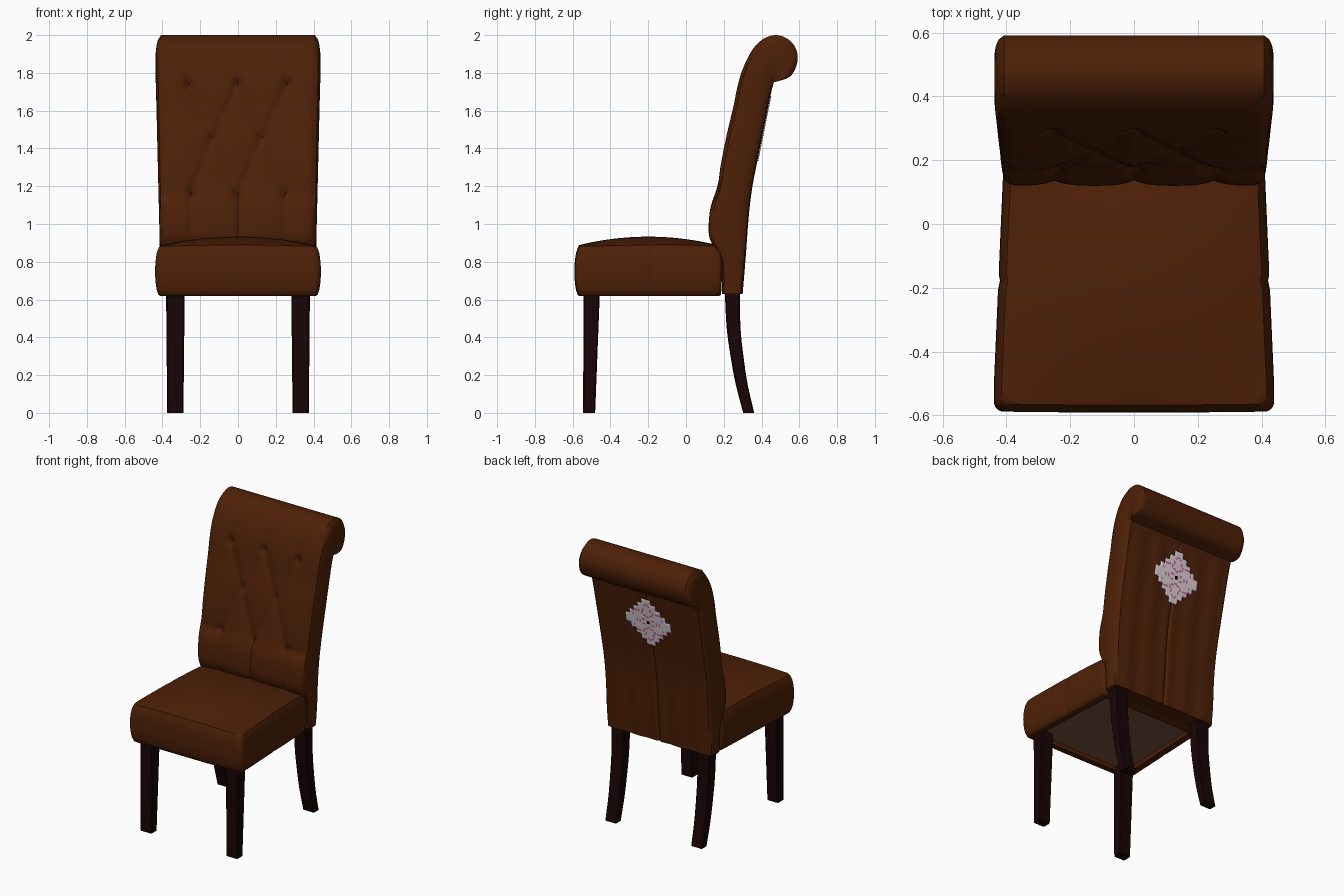
import bpy, bmesh, math
from mathutils import Vector

cube = bpy.data.objects.get("Cube")
if cube:
    bpy.data.objects.remove(cube, do_unlink=True)


def material(name, rgb):
    m = bpy.data.materials.new(name)
    m.use_nodes = True
    m.diffuse_color = (*rgb, 1)
    bsdf = m.node_tree.nodes["Principled BSDF"]
    bsdf.inputs["Base Color"].default_value = (*rgb, 1)
    bsdf.inputs["Roughness"].default_value = 0.7
    return m


leather = material("brown leather", (0.076, 0.0145, 0.0022))
wood = material("dark wood", (0.0095, 0.0014, 0.0018))
lining = material("underside cloth", (0.17, 0.085, 0.05))
pale = material("pale pink", (0.74, 0.64, 0.7))
pink = material("rose pink", (0.55, 0.13, 0.26))


def finish(bm, name, mats, angle=40):
    bmesh.ops.remove_doubles(bm, verts=bm.verts, dist=0.0003)
    bmesh.ops.recalc_face_normals(bm, faces=bm.faces)
    mesh = bpy.data.meshes.new(name)
    bm.to_mesh(mesh)
    bm.free()
    for m in mats:
        mesh.materials.append(m)
    ob = bpy.data.objects.new(name, mesh)
    bpy.context.collection.objects.link(ob)
    bpy.ops.object.select_all(action='DESELECT')
    ob.select_set(True)
    bpy.context.view_layer.objects.active = ob
    bpy.ops.object.shade_smooth_by_angle(angle=math.radians(angle))
    return ob


def loft(bm, rings, cap_end=True):
    """Skin closed rings of points; returns the face strips and the first cap."""
    vs = [[bm.verts.new(p) for p in r] for r in rings]
    n = len(vs[0])
    strips = [[bm.faces.new((a[i], a[(i + 1) % n], b[(i + 1) % n], b[i]))
               for i in range(n)] for a, b in zip(vs, vs[1:])]
    cap = bm.faces.new(vs[0])
    if cap_end:
        bm.faces.new(vs[-1])
    return strips, cap


def smooth_path(pts, steps):
    """Catmull-Rom curve through 2D points."""
    p = [Vector(q) for q in pts]
    p = [2 * p[0] - p[1]] + p + [2 * p[-1] - p[-2]]
    out = []
    for a, b, c, d in zip(p, p[1:], p[2:], p[3:]):
        for k in range(steps):
            t = k / steps
            out.append(0.5 * (2 * b + (c - a) * t + (2 * a - 5 * b + 4 * c - d) * t ** 2
                              + (3 * b - a - 3 * c + d) * t ** 3))
    return out + [p[-2]]


# Backrest: front and rear profiles (y, z), the front one rolling over the top
front = [(.19, .63), (.185, .8), (.145, .88), (.12, .95), (.128, 1.08), (.165, 1.2),
         (.185, 1.32), (.215, 1.47), (.25, 1.62), (.27, 1.72), (.3, 1.82), (.35, 1.92),
         (.41, 1.98), (.48, 2), (.545, 1.975), (.585, 1.92), (.588, 1.85), (.55, 1.78), (.465, 1.75)]
rear = [(.3, .63), (.31, .75), (.318, .85), (.325, .95), (.336, 1.08), (.352, 1.2),
        (.375, 1.32), (.405, 1.47), (.435, 1.62), (.452, 1.7)]
rear += [(.465, 1.75)] * (len(front) - len(rear))
front_path, rear_path = smooth_path(front, 7), smooth_path(rear, 7)

# Tufting: three rows of buttons joined by diagonal and vertical creases
top_row = [(x, 1.74) for x in (-.26, 0, .26)]
mid_row = [(x, 1.46) for x in (-.13, .13)]
low_row = [(x, 1.16) for x in (-.25, 0, .25)]
buttons = top_row + mid_row + low_row
creases = [(a, m) for m in mid_row for a in top_row + low_row if abs(a[0] - m[0]) < .2]
creases += [(b, (b[0], 1.84)) for b in top_row] + [(b, (b[0], .85)) for b in low_row]
creases += [(b, (b[0] * 1.6, b[1])) for b in low_row if b[0]]
creases = [(Vector(a), Vector(b)) for a, b in creases]


def tuft(x, z):
    p = Vector((x, z))
    near = 9
    for a, b in creases:
        t = max(0, min(1, (p - a).dot(b - a) / (b - a).length_squared))
        near = min(near, (p - a - (b - a) * t).length)
    knob = min((p - Vector(b)).length for b in buttons)
    fade = max(.3, min(1, (1.95 - z) / .25))
    return fade * .018 * math.exp(-near / .035) + .02 * math.exp(-(knob / .025) ** 2)


NX, NS = 80, 10
rings = []
for f, r in zip(front_path, rear_path):
    w = .39 + .017 * min(1, (f.y - .63) / 1.2)
    bulge = (.018 + .012 * min(1, (f.y - .63) / 1.2)) * min(1, (f - r).length / .1)
    xs = [-w + 2 * w * i / NX for i in range(NX + 1)]
    ring = []
    for x in xs:
        dent = tuft(x, f.y) if f.x < .4 else 0
        edge = .01 * math.exp(-(w - abs(x)) / .012) if f.x < .4 else 0
        ring.append((x, f.x + dent + edge, f.y))
    sides = []
    for k in range(1, NS):
        t = k / NS
        q = f.lerp(r, t)
        sides.append((w + bulge * math.sin(math.pi * t) ** .5, q.x, q.y))
    ring += sides
    fold = .008 if r.y < 1.72 else 0
    for x in reversed(xs):
        seam = 1.5 * math.exp(-abs(x) / .008) + .35 * (1 - math.cos(x * 40))
        ring.append((x, r.x - fold * seam, r.y))
    ring += [(-x, y, z) for x, y, z in reversed(sides)]
    rings.append(ring)
bm = bmesh.new()
loft(bm, rings, cap_end=False)
finish(bm, "tufted_backrest", [leather])

# Buttons
bm = bmesh.new()
for x, z in buttons:
    y = min(front_path[:80], key=lambda p: abs(p.y - z)).x + .036
    new = bmesh.ops.create_uvsphere(bm, u_segments=12, v_segments=8, radius=.008)["verts"]
    bmesh.ops.translate(bm, verts=new, vec=(x, y, z))
finish(bm, "back_buttons", [leather])


# Seat: tapered rounded outline lofted upwards, domed on top, recessed below
def seat_outline(inset):
    y0, y1, r = -.588 + inset, .19 - inset * .3, .03

    def wide(y):
        return (.439 - inset - .03 * max(0, y + .5) / .69
                - .005 * math.exp(-((y + .18) / .015) ** 2))

    pts = [(k / 20 * (wide(y0) - r), y0 - .003 * (1 - (k / 20) ** 2), 0) for k in range(21)]
    for k in range(1, 6):
        a = k / 6 * math.pi / 2
        pts.append((wide(y0) - r + r * math.sin(a), y0 + r - r * math.cos(a), 0))
    for k in range(51):
        y = y0 + r + (y1 - y0 - 1.5 * r) * k / 50
        pts.append((wide(y), y, 0))
    for k in range(21):
        pts.append(((1 - k / 20) * (wide(y1) - r * .5), y1, 0))
    return pts + [(-x, y, z) for x, y, z in pts[-2:0:-1]]


def scaled(ring, s, z):
    return [(x * s, -.2 + (y + .2) * s, z) for x, y, _ in ring]


def dome(ring, s):
    return [(x, y, .88 + .053 * max(0, 1 - (x / .44) ** 2) * max(0, 1 - ((y + .2) / .4) ** 2))
            for x, y, _ in scaled(ring, s, 0)]


base, top = seat_outline(.02), seat_outline(.018)
rings = [scaled(base, s, .645) for s in (.02, .87)]
rings += [scaled(base, s, .62) for s in (.88, .985)]
for k in range(11):
    t = k / 10
    rings.append([(x, y, .624 + .248 * t) for x, y, _ in
                  seat_outline(.018 * (1 - math.sin(math.pi * t) ** .6))])
rings += [dome(top, s) for s in (.985, .94, .88, .8, .7, .6, .5, .4, .3, .2, .1, .02)]
bm = bmesh.new()
strips, cap = loft(bm, rings)
for face in strips[0] + [cap]:
    face.material_index = 1
finish(bm, "seat_cushion", [leather, lining], 50)


# Legs: square sections with small chamfers along a path
def leg(name, sections):
    for side, sx in (("left", 1), ("right", -1)):
        bm = bmesh.new()
        rings = []
        for x, y, z, hx, hy in sections:
            c = .006
            corner = [(hx, hy - c), (hx - c, hy)]
            quad = corner + [(-a, b) for a, b in corner[::-1]]
            quad += [(-a, -b) for a, b in quad]
            rings.append([(sx * (x + a), y + b, z) for a, b in quad])
        loft(bm, rings)
        finish(bm, side + name, [wood], 30)


leg("_front_leg", [(.332, -.513, 0, .043, .032), (.331, -.499, .64, .049, .043)])
curve = smooth_path([(.332, 0), (.295, .15), (.27, .3), (.252, .45), (.245, .64)], 4)
leg("_back_leg", [(.332, p.x, p.y, .043 + .009 * p.y, .029 + .017 * p.y) for p in curve])

# Flower patch: thin stepped blossom following the rear panel
bm = bmesh.new()
cell, N = .0115, 16


def rear_point(x, z):
    p = min(rear_path, key=lambda q: abs(q.y - z))
    return (x, p.x + (z - p.y) * .2 + .003, z)


for i in range(-N, N):
    for j in range(-N, N):
        cx, cz = ((i // 3) * 3 + 1.5) * cell, ((j // 3) * 3 + 1.5) * cell
        if math.hypot(cx, cz) > .15 + .012 * math.cos(4 * math.atan2(cx, cz)):
            continue
        quad = [bm.verts.new(rear_point((i + a) * cell, 1.505 + (j + b) * cell))
                for a, b in ((1, 0), (0, 0), (0, 1), (1, 1))]
        face = bm.faces.new(quad)
        px, pz = (i + .5) * cell, (j + .5) * cell
        r, a = math.hypot(px, pz), math.atan2(px, pz)
        petal = abs(r - .105 - .025 * math.cos(6 * a)) < .006
        inner = abs(r - .05 - .012 * math.cos(6 * a + math.pi)) < .005
        face.material_index = 2 if r < cell else 1 if petal or inner else 0
patch = finish(bm, "flower_patch", [pale, pink, wood])
solid = patch.modifiers.new("thickness", 'SOLIDIFY')
solid.thickness = .004
solid.offset = 0
